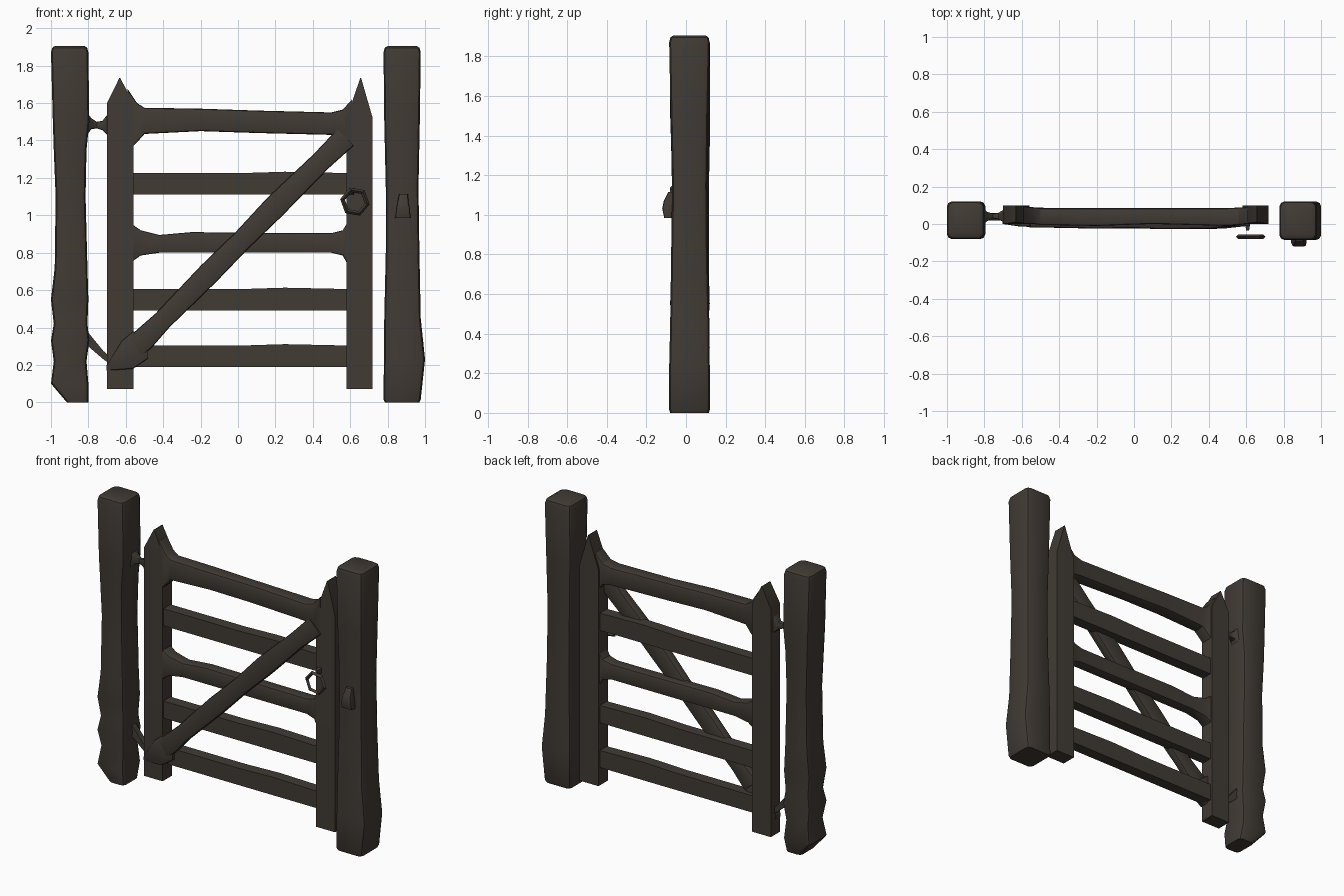
import bpy, bmesh, math
from mathutils import Vector

wood = bpy.data.materials.new("dark weathered wood")
wood.diffuse_color = (0.052, 0.043, 0.034, 1)

X, Y, Z = Vector((1, 0, 0)), Vector((0, 1, 0)), Vector((0, 0, 1))


def finish(ob, angle=30):
    ob.data.materials.clear()
    ob.data.materials.append(wood)
    bpy.ops.object.select_all(action='DESELECT')
    ob.select_set(True)
    bpy.context.view_layer.objects.active = ob
    bpy.ops.object.shade_smooth_by_angle(angle=math.radians(angle))


def loft(name, rows, T, U, V, chamfer=0.0, origin=Vector((0, 0, 0))):
    """Skin chamfered rectangles; each row is (t, u0, u1, v0, v1)."""
    bm = bmesh.new()
    rings = []
    for t, u0, u1, v0, v1 in rows:
        c = min(chamfer, (u1 - u0) * 0.3, (v1 - v0) * 0.3)
        if chamfer:
            pts = [(u0 + c, v0), (u1 - c, v0), (u1 - c * .3, v0 + c * .3), (u1, v0 + c),
                   (u1, v1 - c), (u1 - c * .3, v1 - c * .3), (u1 - c, v1), (u0 + c, v1),
                   (u0 + c * .3, v1 - c * .3), (u0, v1 - c), (u0, v0 + c),
                   (u0 + c * .3, v0 + c * .3)]
        else:
            pts = [(u0, v0), (u1, v0), (u1, v1), (u0, v1)]
        rings.append([bm.verts.new(origin + T * t + U * u + V * v) for u, v in pts])
    n = len(rings[0])
    for a, b in zip(rings, rings[1:]):
        for i in range(n):
            j = (i + 1) % n
            bm.faces.new((a[i], a[j], b[j], b[i]))
    bm.faces.new(rings[0])
    bm.faces.new(rings[-1])
    bmesh.ops.recalc_face_normals(bm, faces=bm.faces)
    me = bpy.data.meshes.new(name)
    bm.to_mesh(me)
    bm.free()
    ob = bpy.data.objects.new(name, me)
    bpy.context.collection.objects.link(ob)
    finish(ob)
    return ob


# Posts: uneven timbers with rounded tops
loft("left_post", [
    (0.00, -.915, -.80, -.07, .09), (0.10, -1.0, -.80, -.08, .12),
    (0.22, -.985, -.81, -.06, .11), (0.33, -1.0, -.795, -.08, .12),
    (0.42, -.985, -.805, -.065, .11), (0.55, -1.0, -.80, -.08, .12),
    (0.72, -.98, -.805, -.075, .115), (1.10, -.975, -.815, -.07, .115),
    (1.35, -.985, -.81, -.075, .12), (1.50, -.99, -.795, -.08, .12),
    (1.87, -1.0, -.80, -.08, .12), (1.895, -.994, -.806, -.074, .114),
    (1.905, -.98, -.82, -.06, .10)], Z, X, Y, 0.025)
loft("right_post", [
    (0.00, .785, .97, -.08, .115), (0.015, .778, .977, -.085, .12),
    (0.23, .78, 1.0, -.085, .12), (0.45, .782, .977, -.08, .118),
    (0.80, .79, .97, -.075, .11), (1.15, .79, .965, -.07, .107),
    (1.50, .782, .972, -.078, .112), (1.87, .778, .977, -.085, .12),
    (1.895, .784, .971, -.079, .114), (1.905, .80, .955, -.065, .10)], Z, X, Y, 0.025)

# Stiles with gabled tops
for name, x0, x1, peak, shoulder in (("left_stile", -.70, -.56, -.632, 1.60),
                                     ("right_stile", .58, .72, .656, 1.52)):
    loft(name, [(0.07, x0, x1, 0, .10), (shoulder, x0, x1, 0, .10),
                (1.735, peak - .002, peak + .002, .01, .10)], Z, X, Y)

# Plain rails
for i, (z0, z1) in enumerate(((.19, .303), (.49, .605), (1.11, 1.225))):
    loft(f"plain_rail_{i + 1}", [(-.60, z0, z1, .01, .085), (.0, z0, z1, .01, .085),
                                 (.25, z0, z1 + .008, .01, .085),
                                 (.62, z0, z1, .01, .085)], X, Z, Y)

# Middle and top rails flare where they meet the stiles
loft("middle_rail", [(-.57, .75, .955, .0, .09), (-.52, .785, .92, .005, .088),
                     (-.42, .80, .895, .01, .085), (-.25, .80, .91, .01, .085),
                     (.30, .80, .905, .01, .085), (.50, .80, .905, .01, .085),
                     (.56, .785, .92, .005, .088), (.59, .73, .97, .0, .09)], X, Z, Y, .008)
loft("top_rail", [(-.59, 1.34, 1.675, .0, .095), (-.54, 1.39, 1.60, .0, .09),
                  (-.50, 1.435, 1.575, -.005, .085), (-.20, 1.45, 1.57, -.01, .085),
                  (.10, 1.44, 1.56, .0, .085), (.50, 1.43, 1.55, -.01, .085),
                  (.56, 1.42, 1.565, -.005, .088), (.61, 1.36, 1.62, .0, .09)],
     X, Z, Y, .012)

# Diagonal brace across the front
start, end = Vector((-.58, 0, .265)), Vector((.56, 0, 1.405))
along = (end - start).normalized()
across = Vector((-along.z, 0, along.x))
length = (end - start).length
loft("diagonal_brace", [(-.04, -.05, .05, -.005, .03), (.10, -.065, .06, -.02, .04),
                        (.25, -.055, .05, -.02, .035), (.60, -.06, .06, -.025, .035),
                        (.85, -.055, .055, -.022, .035), (1.10, -.06, .065, -.028, .035),
                        (1.45, -.055, .055, -.025, .04),
                        (length + .02, -.065, .06, -.01, .04)],
     along, across, Y, .012, start)
# Gnarled foot of the brace on the left stile
loft("brace_foot", [(-.702, .17, .20, .0, .05), (-.62, .175, .33, -.012, .05),
                    (-.56, .18, .38, -.015, .06), (-.48, .235, .32, -.01, .05)],
     X, Z, Y, .01)

# Hinges between left post and stile
loft("upper_hinge", [(-.82, 1.41, 1.57, -.02, .10), (-.785, 1.46, 1.52, .015, .065),
                     (-.755, 1.465, 1.50, .03, .055), (-.725, 1.455, 1.505, .025, .06),
                     (-.69, 1.42, 1.55, .005, .08)], X, Z, Y, .008)
loft("lower_hinge", [(-.83, .33, .42, .0, .07), (-.79, .29, .36, .02, .06),
                     (-.72, .23, .275, .02, .06), (-.69, .21, .25, .02, .06)], X, Z, Y)

# Latch knob on the right post
loft("latch_knob", [(.985, .84, .922, -.11, -.06), (1.03, .845, .92, -.12, -.06),
                    (1.07, .852, .912, -.112, -.06), (1.115, .862, .908, -.09, -.06)],
     Z, X, Y, .01)

# Six-sided ring handle and its staple
bpy.ops.mesh.primitive_torus_add(major_segments=6, minor_segments=4, major_radius=.067,
                                 minor_radius=.013, location=(.625, -.068, 1.073),
                                 rotation=(math.radians(90), math.radians(10), 0))
ring = bpy.context.object
ring.name = "ring_handle"
finish(ring)
loft("ring_staple", [(-.035, .60, .615, 1.12, 1.14), (.02, .59, .625, 1.105, 1.15)], Y, X, Z)
